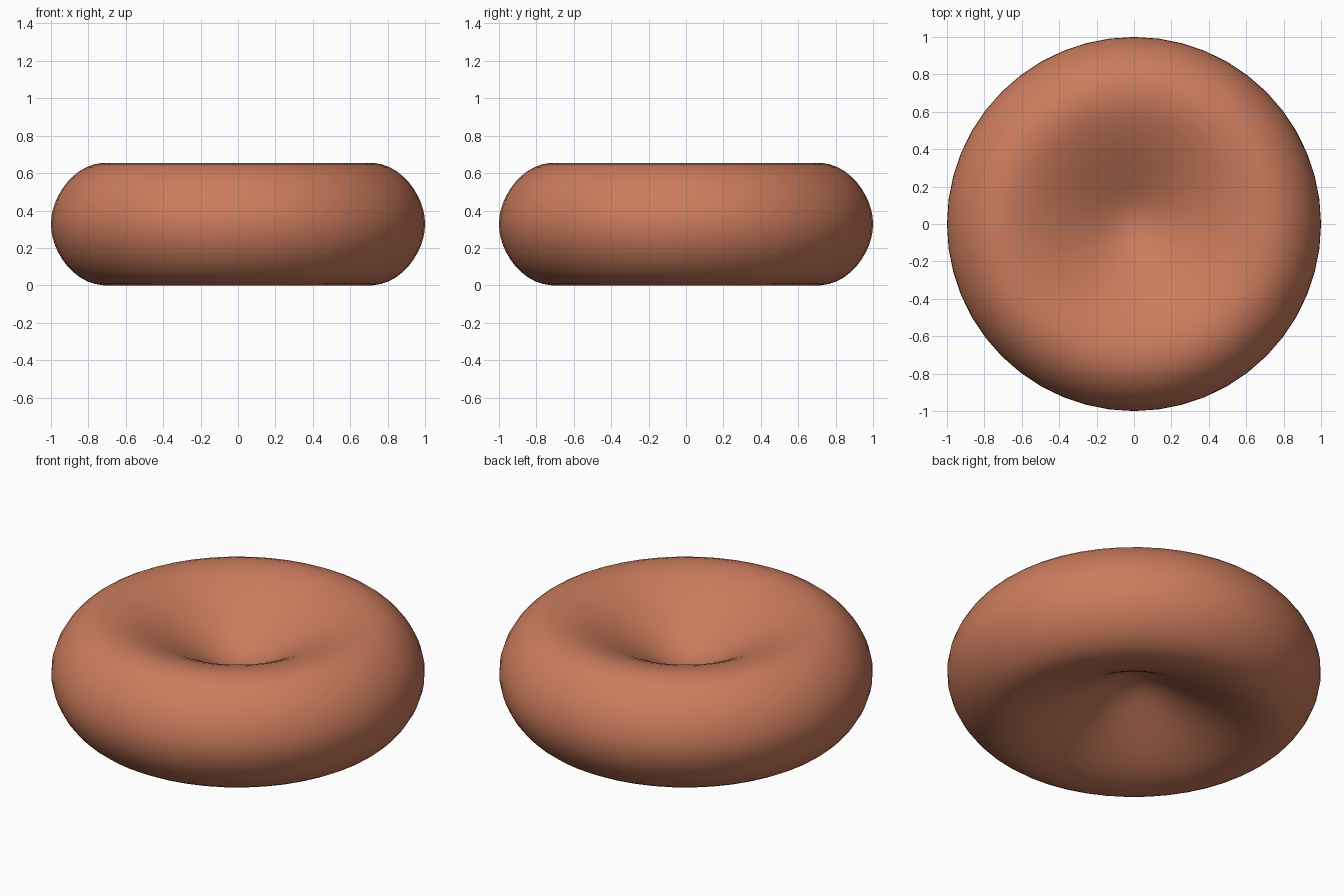
import bpy, bmesh, math

if "Cube" in bpy.data.objects:
    bpy.data.objects.remove(bpy.data.objects["Cube"])

HALF_HEIGHT = 0.3277
SEGMENTS = 48


def rim_height(r):
    # Half thickness of the rounded outer rim
    return 2 * math.sqrt(max(0, 1 - r * r)) * (0.0518 + 0.50065 * r**2 - 0.28069 * r**4)


# Half profile: central dimple, then the swollen rim
dimple = [(0, 0.045), (0.05, 0.050), (0.1, 0.064), (0.15, 0.086), (0.2, 0.113),
          (0.25, 0.142), (0.3, 0.171), (0.35, 0.1995), (0.4, 0.227), (0.45, 0.2525)]
rim = [(math.sin(math.radians(a)), rim_height(math.sin(math.radians(a))))
       for a in range(30, 90, 4)]
upper = dimple + rim
profile = upper + [(1, 0)] + [(r, -h) for r, h in reversed(upper)]

# Biconcave disc turned around the z axis
bm = bmesh.new()
verts = [bm.verts.new((r, 0, h + HALF_HEIGHT)) for r, h in profile]
edges = [bm.edges.new(pair) for pair in zip(verts, verts[1:])]
bmesh.ops.spin(bm, geom=verts + edges, axis=(0, 0, 1), cent=(0, 0, 0),
               angle=math.tau, steps=SEGMENTS)
bmesh.ops.remove_doubles(bm, verts=bm.verts, dist=0.0005)
bmesh.ops.recalc_face_normals(bm, faces=bm.faces)
for face in bm.faces:
    face.smooth = True
mesh = bpy.data.meshes.new("biconcave_disc")
bm.to_mesh(mesh)
bm.free()
disc = bpy.data.objects.new("biconcave_disc", mesh)
bpy.context.collection.objects.link(disc)

# Terracotta colour
mat = bpy.data.materials.new("terracotta")
mat.diffuse_color = (0.60, 0.20, 0.11, 1)
mat.use_nodes = True
mat.node_tree.nodes["Principled BSDF"].inputs["Base Color"].default_value = mat.diffuse_color
mesh.materials.append(mat)
